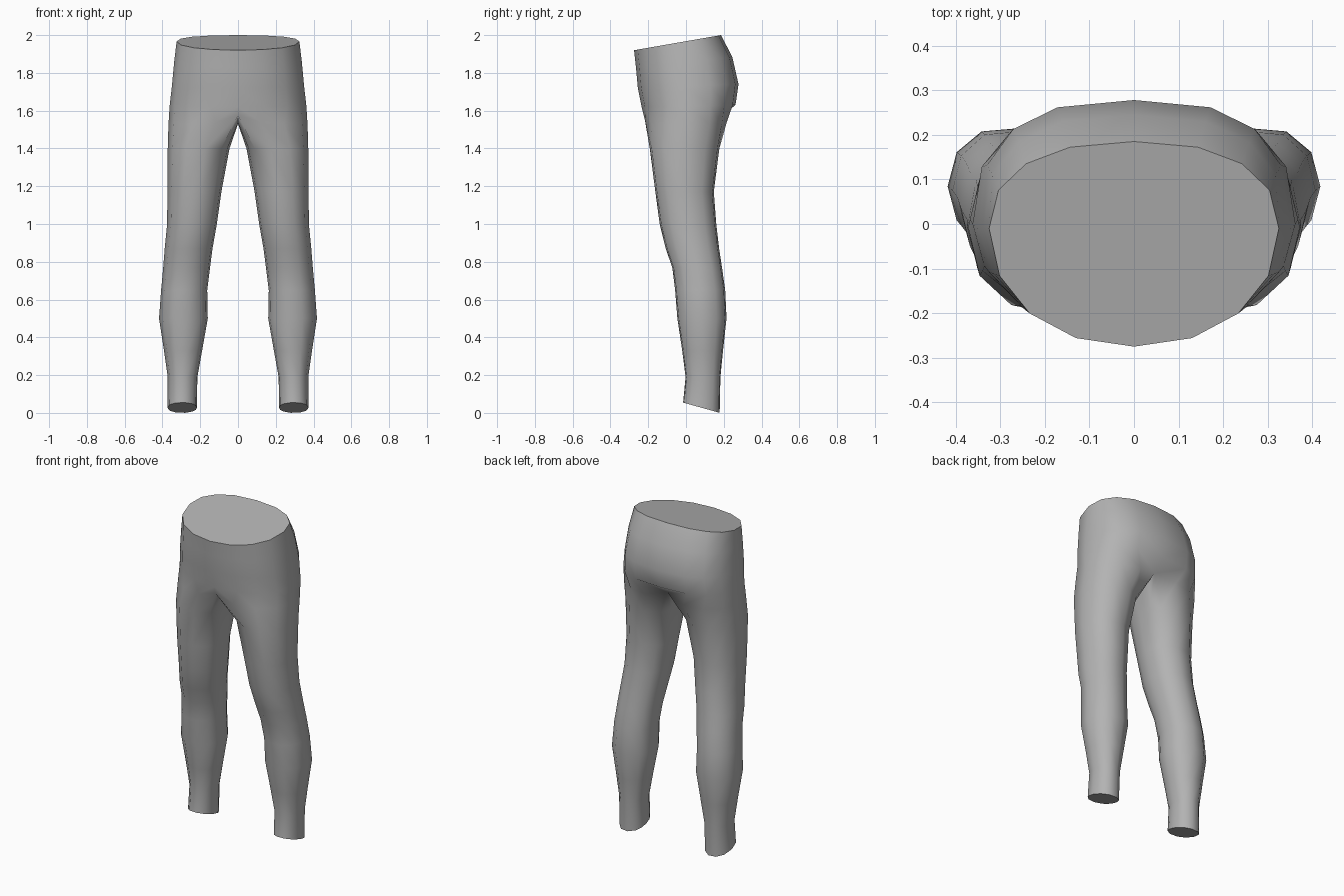
import bpy, bmesh, math

if "Cube" in bpy.data.objects:
    bpy.data.objects.remove(bpy.data.objects["Cube"])

grey = bpy.data.materials.new("cloth grey")
grey.diffuse_color = (0.45, 0.45, 0.45, 1)
grey.use_nodes = True
grey.node_tree.nodes["Principled BSDF"].inputs["Base Color"].default_value = grey.diffuse_color


def power(v, p):
    return math.copysign(abs(v) ** p, v)


# Hip half rings: half width, front y, side y, back y, front z, back z, back fullness
HIPS = [
    (0.325, -0.275, -0.01, 0.185, 1.92, 2.00, 0.85),
    (0.338, -0.265, -0.01, 0.245, 1.83, 1.885, 0.78),
    (0.350, -0.255, -0.01, 0.278, 1.72, 1.74, 0.74),
    (0.362, -0.235, 0.0, 0.262, 1.62, 1.63, 0.74),
]
# Leg rings: inner x, outer x, front y, back y, front z, back z
LEGS = [
    (0.045, 0.372, -0.195, 0.180, 1.40, 1.40),
    (0.088, 0.374, -0.165, 0.150, 1.17, 1.17),
    (0.112, 0.375, -0.142, 0.163, 1.00, 1.00),
    (0.135, 0.388, -0.110, 0.178, 0.87, 0.87),
    (0.148, 0.396, -0.075, 0.193, 0.77, 0.77),
    (0.163, 0.407, -0.060, 0.210, 0.65, 0.65),
    (0.160, 0.418, -0.048, 0.217, 0.50, 0.50),
    (0.190, 0.392, -0.022, 0.198, 0.33, 0.33),
    (0.215, 0.372, -0.004, 0.184, 0.19, 0.19),
    (0.218, 0.374, -0.017, 0.180, 0.055, 0.0),
]


def hip_ring(w, yf, ym, yb, zf, zb, p):
    pts = []
    for i in range(9):
        a = math.pi * i / 8
        q = 0.95 if i < 4 else p
        s = max(math.sin(a), 0) if 0 < i < 8 else 0
        c = power(math.cos(a), q) if i != 4 else 0
        y = ym + (yf - ym) * c if c > 0 else ym - (yb - ym) * c
        pts.append((w * power(s, q), y, zf + (zb - zf) * (y - yf) / (yb - yf)))
    return pts


# Leg angles: nine points follow the outside, three close the inner thigh
ANGLES = [-45 + 33.75 * i for i in range(9)] + [247.5, 270, 292.5]


def leg_ring(x0, x1, yf, yb, zf, zb):
    pts = []
    for d in ANGLES:
        a = math.radians(d)
        x = (x0 + x1) / 2 + (x1 - x0) / 2 * power(math.sin(a), 0.93)
        y = (yf + yb) / 2 - (yb - yf) / 2 * power(math.cos(a), 0.93)
        pts.append((x, y, zf + (zb - zf) * (y - yf) / (yb - yf)))
    return pts


bm = bmesh.new()


def add(points):
    return [bm.verts.new(p) for p in points]


def bridge(a, b, closed):
    n = len(a)
    for i in range(n if closed else n - 1):
        j = (i + 1) % n
        bm.faces.new((a[i], b[i], b[j], a[j]))


# Hips down to the fork
rings = [add(hip_ring(*h)) for h in HIPS]
fork = add([(0, -0.222, 1.575), (0.12, -0.215, 1.54), (0.245, -0.185, 1.53),
            (0.34, -0.105, 1.53), (0.368, 0.01, 1.53), (0.34, 0.125, 1.53),
            (0.25, 0.19, 1.53), (0.13, 0.215, 1.535), (0, 0.18, 1.565)])
rings.append(fork)
for a, b in zip(rings, rings[1:]):
    bridge(a, b, False)

# Crotch seam closes the fork ring, then the leg runs down
seam = add([(0, 0.10, 1.54), (0, 0.0, 1.53), (0, -0.11, 1.535)])
legs = [fork + seam] + [add(leg_ring(*l)) for l in LEGS]
for a, b in zip(legs, legs[1:]):
    bridge(a, b, True)

# Ankle and waist caps
bm.faces.new(legs[-1])
bm.faces.new(rings[0])

# Mirror the half across x = 0 and weld
copy = bmesh.ops.duplicate(bm, geom=bm.verts[:] + bm.edges[:] + bm.faces[:])["geom"]
for v in copy:
    if isinstance(v, bmesh.types.BMVert):
        v.co.x *= -1
bmesh.ops.remove_doubles(bm, verts=bm.verts[:], dist=0.0005)
bmesh.ops.dissolve_edges(bm, edges=[
    e for e in bm.edges if len(e.link_faces) == 2
    and all(abs(v.co.x) < 1e-5 and v.co.z > 1.9 for v in e.verts)])
bmesh.ops.recalc_face_normals(bm, faces=bm.faces[:])

mesh = bpy.data.meshes.new("trousers")
bm.to_mesh(mesh)
bm.free()
mesh.materials.append(grey)
trousers = bpy.data.objects.new("trousers", mesh)
bpy.context.collection.objects.link(trousers)
bpy.context.view_layer.objects.active = trousers
trousers.select_set(True)
bpy.ops.object.shade_smooth_by_angle(angle=math.radians(50))
